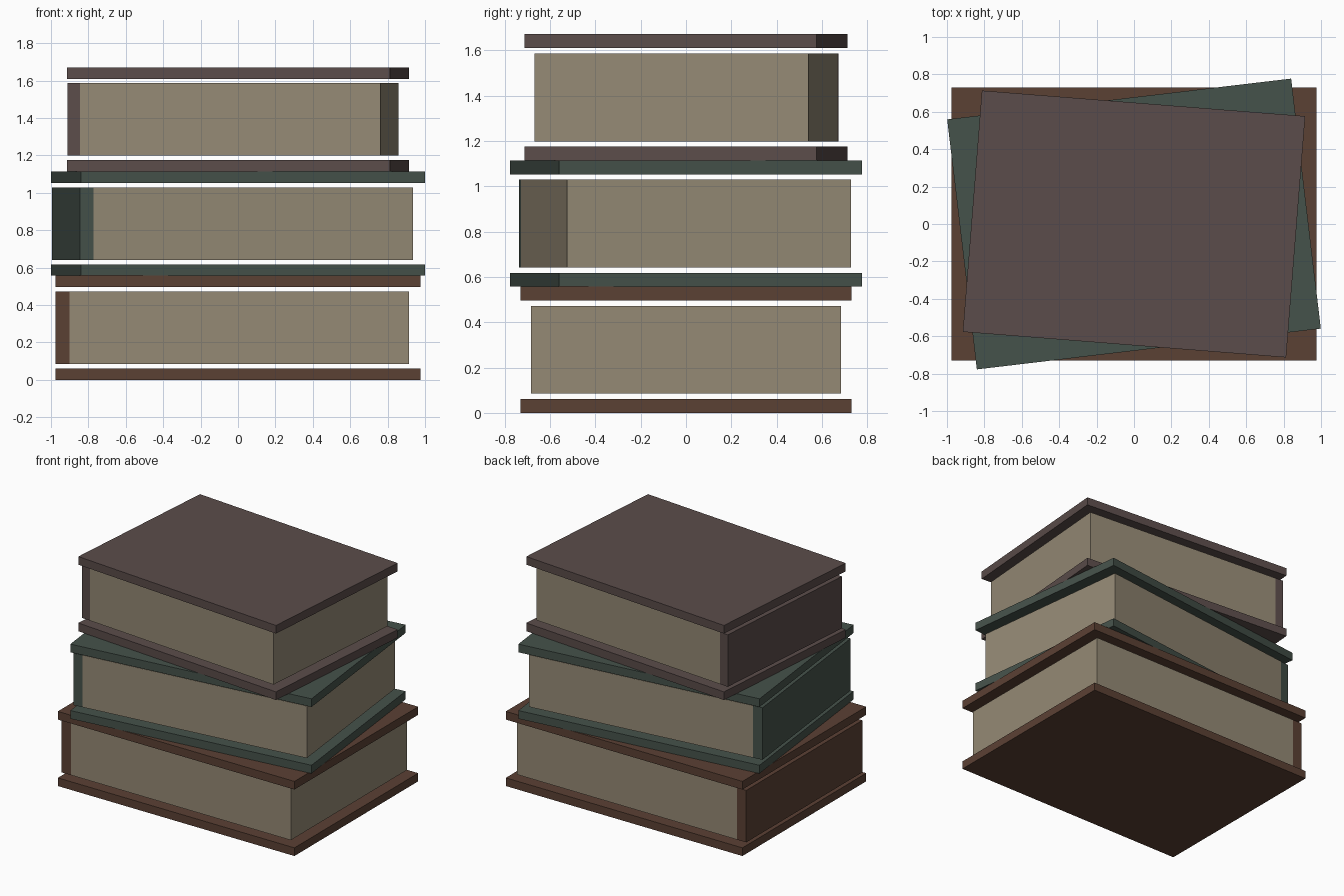
import bpy
import bmesh
from mathutils import Matrix, Vector

if "Cube" in bpy.data.objects:
    bpy.data.objects.remove(bpy.data.objects["Cube"])


def material(name, color):
    m = bpy.data.materials.new(name)
    m.diffuse_color = (*color, 1)
    m.use_nodes = True
    m.node_tree.nodes["Principled BSDF"].inputs["Base Color"].default_value = m.diffuse_color
    return m


paper = material("aged paper", (0.30, 0.253, 0.178))
brown = material("brown leather", (0.105, 0.052, 0.034))
green = material("green leather", (0.060, 0.084, 0.069))
plum = material("plum leather", (0.105, 0.073, 0.069))


def block(name, low, high, angle, mat):
    """Box between two corners, turned about the stack's vertical axis."""
    low, high = Vector(low), Vector(high)
    bm = bmesh.new()
    bmesh.ops.create_cube(bm, size=1, matrix=Matrix.Translation((low + high) / 2)
                          @ Matrix.Diagonal((*(high - low), 1)))
    mesh = bpy.data.meshes.new(name)
    bm.to_mesh(mesh)
    bm.free()
    mesh.materials.append(mat)
    obj = bpy.data.objects.new(name, mesh)
    obj.rotation_euler.z = angle
    bpy.context.collection.objects.link(obj)


BOOK, COVER, GAP = 0.557, 0.061, 0.0235  # book height, board thickness, board gap


def book(name, z, hx, hy, angle, leather):
    page_x, page_y = hx * 0.937, hy * 0.938
    hinge = -hx * 0.922
    z0, z1 = z + COVER + GAP, z + BOOK - COVER - GAP
    # Boards
    block(name + "_bottom_cover", (-hx, -hy, z), (hx, hy, z + COVER), angle, leather)
    block(name + "_top_cover", (-hx, -hy, z + BOOK - COVER), (hx, hy, z + BOOK), angle, leather)
    # Spine and page block
    block(name + "_spine", (-hx, -page_y, z0), (hinge, page_y, z1), angle, leather)
    block(name + "_pages", (hinge, -page_y, z0), (page_x, page_y, z1), angle, paper)


book("lower_book", 0, 0.977, 0.73, 0, brown)
book("middle_book", BOOK, 0.926, 0.673, 0.118, green)
book("upper_book", 2 * BOOK, 0.867, 0.647, -0.079, plum)
